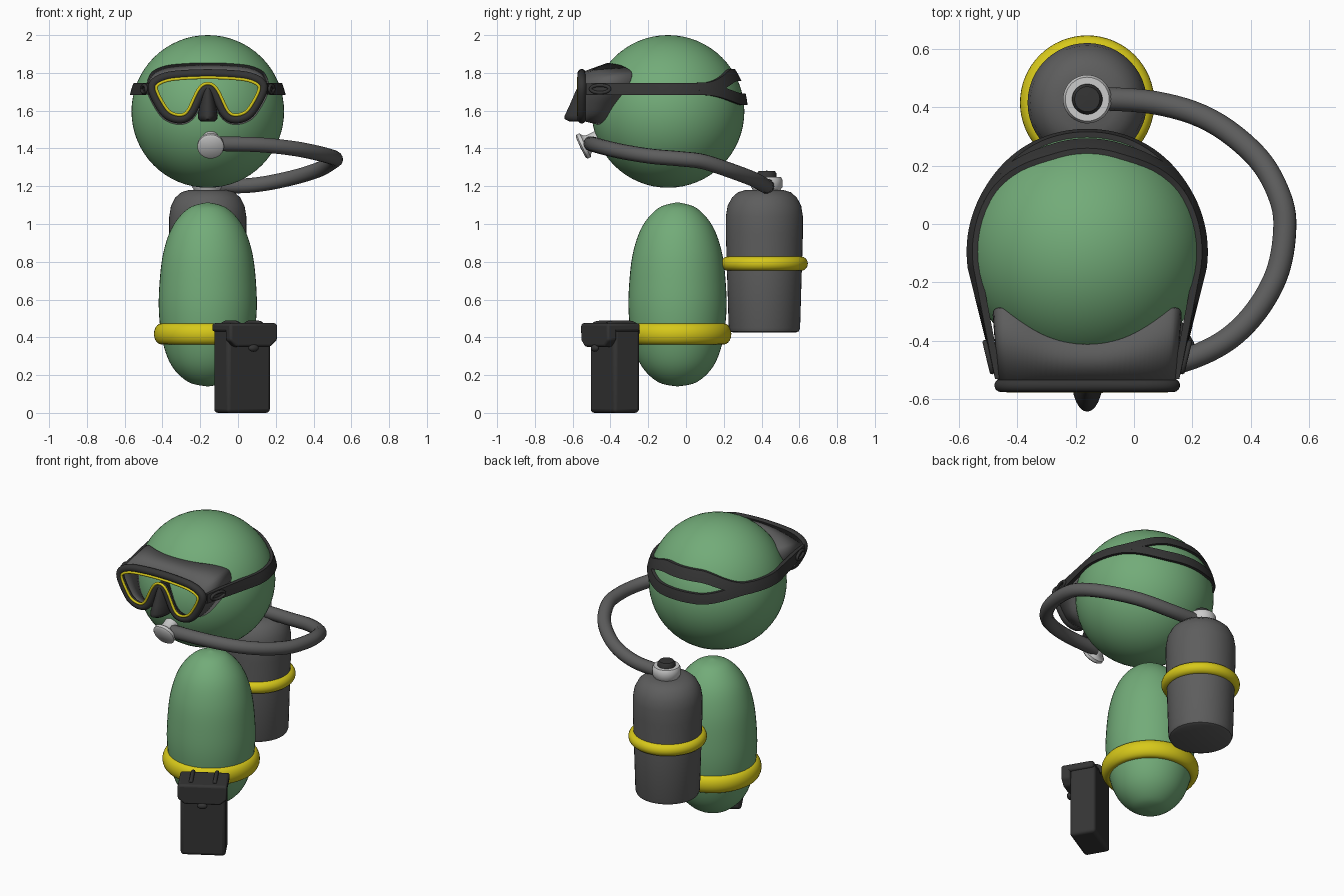
import bpy, math
from math import sin, cos, pi, sqrt, radians
from mathutils import Vector, Matrix

if "Cube" in bpy.data.objects:
    bpy.data.objects.remove(bpy.data.objects["Cube"])

CX = -0.16                                   # shared centre line of head, body and tank
HEAD, HR = Vector((CX, -0.095, 1.596)), 0.404


def material(name, rgb):
    m = bpy.data.materials.new(name)
    m.diffuse_color = (*rgb, 1)
    m.use_nodes = True
    m.node_tree.nodes["Principled BSDF"].inputs["Base Color"].default_value = m.diffuse_color
    return m


GREEN = material("green", (0.17, 0.41, 0.19))
YELLOW = material("yellow", (0.68, 0.58, 0.01))
DARK = material("dark_grey", (0.035, 0.035, 0.035))
MID = material("mid_grey", (0.11, 0.11, 0.11))
LIGHT = material("light_grey", (0.55, 0.55, 0.55))


def finish(ob, mat, angle=40):
    bpy.ops.object.select_all(action='DESELECT')
    ob.select_set(True)
    bpy.context.view_layer.objects.active = ob
    ob.data.materials.append(mat)
    if ob.type == 'CURVE':
        bpy.ops.object.convert(target='MESH')
        ob = bpy.context.object
    bpy.ops.object.shade_smooth_by_angle(angle=radians(angle))
    return ob


def mesh(name, verts, faces, mat, angle=40):
    me = bpy.data.meshes.new(name)
    me.from_pydata([tuple(v) for v in verts], [], faces)
    ob = bpy.data.objects.new(name, me)
    bpy.context.collection.objects.link(ob)
    return finish(ob, mat, angle)


def loft(name, rings, mat, wrap=True, caps=True, angle=40):
    n = len(rings[0])
    verts = [v for r in rings for v in r]
    faces = [(i * n + j, i * n + (j + 1) % n, (i + 1) * n + (j + 1) % n, (i + 1) * n + j)
             for i in range(len(rings) - 1) for j in range(n if wrap else n - 1)]
    if caps:
        faces += [tuple(range(n))[::-1], tuple(range((len(rings) - 1) * n, len(rings) * n))]
    return mesh(name, verts, faces, mat, angle)


def spline(pts, closed=False, steps=6):
    """Catmull-Rom smoothing of a short point list."""
    p = [Vector(q) for q in pts]
    n, out = len(p), []
    get = (lambda i: p[i % n]) if closed else (lambda i: p[max(0, min(n - 1, i))])
    for i in range(n if closed else n - 1):
        a, b, c, d = (get(i + k) for k in (-1, 0, 1, 2))
        for s in range(steps):
            t = s / steps
            out.append(0.5 * (2 * b + (c - a) * t + (2 * a - 5 * b + 4 * c - d) * t * t
                              + (3 * b - a - 3 * c + d) * t ** 3))
    return out if closed else out + [p[-1]]


def lathe(name, profile, centre, mat, seg=48, axis=(0, 0, 1)):
    rot = Vector((0, 0, 1)).rotation_difference(Vector(axis))
    rings = [[Vector(centre) + rot @ Vector((r * cos(2 * pi * j / seg), r * sin(2 * pi * j / seg), z))
              for j in range(seg)] for r, z in profile]
    return loft(name, rings, mat)


def tube(name, pts, r, mat, closed=False):
    cu = bpy.data.curves.new(name, 'CURVE')
    cu.dimensions = '3D'
    cu.bevel_depth, cu.bevel_resolution, cu.use_fill_caps = r, 5, True
    sp = cu.splines.new('POLY')
    sp.points.add(len(pts) - 1)
    for q, v in zip(sp.points, pts):
        q.co = (*v, 1)
    sp.use_cyclic_u = closed
    ob = bpy.data.objects.new(name, cu)
    bpy.context.collection.objects.link(ob)
    return finish(ob, mat, 60)


def ring(name, centre, major, rx, rz, mat):
    bpy.ops.mesh.primitive_torus_add(location=centre, major_radius=major, minor_radius=rx,
                                     major_segments=64, minor_segments=20)
    ob = bpy.context.object
    ob.name, ob.scale.z = name, rz / rx
    return finish(ob, mat, 60)


# Head and body
bpy.ops.mesh.primitive_uv_sphere_add(segments=64, ring_count=32, radius=HR, location=HEAD)
bpy.context.object.name = "head"
finish(bpy.context.object, GREEN)
egg = [(0.002, 0.14), (0.10, 0.162), (0.185, 0.24), (0.235, 0.36), (0.258, 0.52), (0.256, 0.68),
       (0.235, 0.85), (0.185, 0.99), (0.10, 1.085), (0.002, 1.115)]
lathe("body", [tuple(v) for v in spline(egg)], (CX, -0.045, 0), GREEN)
ring("belt", (CX, -0.045, 0.418), 0.245, 0.04, 0.056, YELLOW)

# Air tank, its band and valve
TY = 0.415
lathe("tank", [(0.002, 0.425), (0.165, 0.425), (0.182, 0.432), (0.189, 0.45), (0.198, 0.75), (0.204, 0.95),
               (0.204, 1.04), (0.195, 1.095), (0.172, 1.14), (0.14, 1.168), (0.10, 1.18), (0.002, 1.182)],
      (CX, TY, 0), MID)
ring("tank_band", (CX, TY, 0.79), 0.193, 0.037, 0.038, YELLOW)
lathe("valve", [(0.07, 1.16), (0.075, 1.185), (0.083, 1.195), (0.083, 1.235), (0.075, 1.25), (0.002, 1.25)],
      (CX, 0.427, 0), LIGHT)
lathe("valve_knob", [(0.052, 1.23), (0.052, 1.268), (0.043, 1.28), (0.002, 1.282)], (CX, 0.427, 0), DARK)

# Hose and mouthpiece
path = [(-0.15, 0.43, 1.2), (0.07, 0.415, 1.205), (0.26, 0.355, 1.238), (0.42, 0.23, 1.285),
        (0.5, 0.09, 1.33), (0.515, -0.03, 1.345), (0.485, -0.18, 1.358), (0.4, -0.32, 1.38),
        (0.28, -0.42, 1.402), (0.1, -0.485, 1.42), (-0.13, -0.505, 1.425)]
tube("hose", spline(path), 0.04, MID)
lathe("mouthpiece", [(0.045, -0.09), (0.045, -0.035), (0.055, -0.02), (0.07, -0.012), (0.07, 0.006),
                     (0.06, 0.014), (0.002, 0.016)], (-0.145, -0.545, 1.412), LIGHT, axis=(0, -0.9, -0.43))

# Mask outline: right half, mirrored, with a notch for the nose
half = [(0, 1.797), (0.12, 1.793), (0.215, 1.782), (0.277, 1.755), (0.294, 1.715), (0.265, 1.645),
        (0.215, 1.577), (0.145, 1.555), (0.09, 1.585), (0.035, 1.695), (0, 1.722)]
outline = spline(half + [(-x, z) for x, z in half[-2:0:-1]], True)


def grown(d):
    n = len(outline)
    res = []
    for i, p in enumerate(outline):
        t = (outline[(i + 1) % n] - outline[i - 1]).normalized()
        res.append((p.x - t.y * d, p.y + t.x * d))
    return res


def on_head(x, z, lift):
    """y on the front of the head for an offset x and a height z."""
    return HEAD.y - sqrt(max(0.004, (HR + lift) ** 2 - x * x - (z - HEAD.z) ** 2))


tube("mask_frame", [(CX + x, -0.552, z) for x, z in grown(0)], 0.023, DARK, True)
tube("mask_trim", [(CX + x, -0.569, z) for x, z in grown(-0.022)], 0.008, YELLOW, True)
front = [(CX + x, -0.54, z) for x, z in grown(0.004)]
back = []
for x, z in grown(0.022):
    z += 0.028 * max(0, min(1, (z - 1.72) / 0.05))
    back.append((CX + x, min(on_head(x, z, 0.0), -0.2), z))
skirt = loft("mask_skirt", [front, back], MID, caps=False, angle=50)
mod = skirt.modifiers.new("thickness", 'SOLIDIFY')
mod.thickness, mod.offset = 0.014, 0

# Nose pocket
secs = [(1.75, 0.01, 0.03), (1.73, 0.02, 0.042), (1.69, 0.03, 0.06), (1.62, 0.045, 0.09),
        (1.575, 0.053, 0.112), (1.555, 0.05, 0.112), (1.542, 0.035, 0.085)]
loft("mask_nose", [[(CX + a * cos(2 * pi * j / 24), -0.53 + b * sin(2 * pi * j / 24), z) for j in range(24)]
                   for z, a, b in secs], DARK, angle=60)


# Head strap: side bands that split in two behind the head
def strap_point(a, z, lift):
    r = sqrt(HR ** 2 - (z - HEAD.z) ** 2) + lift
    return Vector((HEAD.x + r * sin(a), HEAD.y + r * cos(a), z))


def band(name, angles, z_of, h_of, ends=False):
    rings = []
    for a in angles:
        zs = [z_of(a) + h_of(a) * k for k in (-0.5, -0.25, 0, 0.25, 0.5)]
        outer = [strap_point(a, z, 0.018) for z in zs]
        rings.append(outer + [strap_point(a, z, -0.006) for z in zs[::-1]])
    if ends:                                  # straight run forward to the mask
        s = 1 if angles[-1] > 0 else -1
        zs = [1.715 + 0.06 * k for k in (-0.5, -0.25, 0, 0.25, 0.5)]
        rings.append([Vector((CX + s * 0.315, -0.53, z)) for z in zs]
                     + [Vector((CX + s * 0.292, -0.53, z)) for z in zs[::-1]])
    return loft(name, rings, DARK, angle=45)


def split(a):
    t = max(0, min(1, (radians(62) - abs(a)) / radians(45)))
    return t * t * (3 - 2 * t)


back_angles = [radians(-66 + 132 * i / 48) for i in range(49)]
band("strap_upper", back_angles, lambda a: 1.717 + 0.072 * split(a), lambda a: 0.062)
band("strap_lower", back_angles, lambda a: 1.713 - 0.052 * split(a), lambda a: 0.062)
for s, side in ((1, "right"), (-1, "left")):
    band("strap_" + side, [s * radians(60 + 38 * i / 12) for i in range(13)],
         lambda a: 1.715, lambda a: 0.064, True)
    loop = [(CX + s * (0.337 + 0.012 * cos(t)), -0.455 + 0.05 * cos(t), 1.715 + 0.02 * sin(t))
            for t in [2 * pi * i / 24 for i in range(24)]]
    tube("strap_buckle_" + side, loop, 0.009, DARK, True)

# Belt pouch, turned 30 degrees toward the right
POUCH = Matrix.Translation((0.035, -0.40, 0)) @ Matrix.Rotation(radians(30), 4, 'Z')


def box(name, size, loc, bevel):
    bpy.ops.mesh.primitive_cube_add(size=1)
    ob = bpy.context.object
    ob.name = name
    ob.data.transform(Matrix.Translation(loc) @ Matrix.Diagonal((*size, 1)))
    return pouch_part(finish(ob, DARK), bevel)


def pouch_part(ob, bevel):
    ob.matrix_world = POUCH
    m = ob.modifiers.new("bevel", 'BEVEL')
    m.width, m.segments = bevel, 3
    return ob


box("pouch_body", (0.265, 0.158, 0.455), (0, 0.027, 0.2275), 0.02)
box("pouch_lid", (0.29, 0.2, 0.045), (0, 0, 0.4525), 0.014)
flap = [(-0.145, 0.472), (-0.145, 0.385), (-0.105, 0.35), (0.105, 0.35), (0.145, 0.385), (0.145, 0.472)]
pouch_part(loft("pouch_flap", [[(x, y, z) for x, z in flap] for y in (-0.045, -0.1)], DARK), 0.012)
bpy.ops.mesh.primitive_uv_sphere_add(segments=20, ring_count=12, radius=0.03)
button = bpy.context.object
button.name = "pouch_button"
finish(button, DARK).matrix_world = POUCH @ Matrix.Translation((0, -0.095, 0.343)) @ Matrix.Diagonal((1, 0.6, 0.65, 1))
for s, side in ((1, "right"), (-1, "left")):
    pts = spline([(s * 0.07, -0.06, 0.468), (s * 0.07, -0.03, 0.476), (s * 0.07, 0.06, 0.478),
                  (s * 0.07, 0.11, 0.465), (s * 0.07, 0.13, 0.42)])
    tube("pouch_loop_" + side, pts, 0.012, DARK).matrix_world = POUCH
